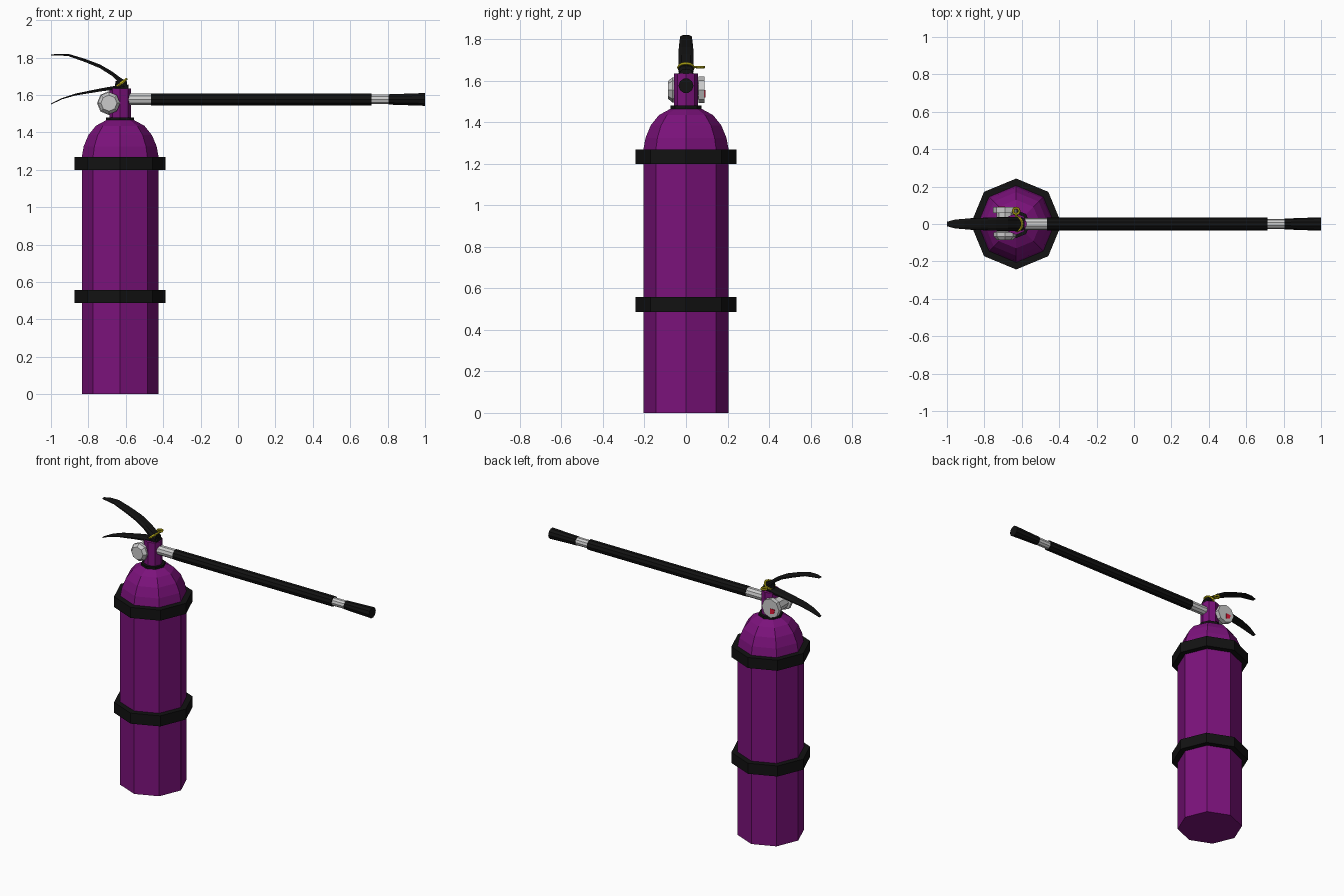
import bpy, bmesh, math
from mathutils import Vector, Matrix

if "Cube" in bpy.data.objects:
    bpy.data.objects.remove(bpy.data.objects["Cube"])

CX = -0.63      # tank axis
HZ = 1.576      # hose axis height


def material(name, rgb):
    m = bpy.data.materials.new(name)
    m.diffuse_color = (*rgb, 1)
    m.use_nodes = True
    m.node_tree.nodes["Principled BSDF"].inputs["Base Color"].default_value = m.diffuse_color
    return m


PURPLE = material("purple_paint", (0.2, 0.006, 0.2))
BLACK = material("black_rubber", (0.006, 0.006, 0.006))
YELLOW = material("yellow_plastic", (0.6, 0.52, 0.01))
RED = material("red_mark", (0.75, 0.01, 0.04))


def finish(name, bm, mat):
    bmesh.ops.recalc_face_normals(bm, faces=bm.faces)
    me = bpy.data.meshes.new(name)
    bm.to_mesh(me)
    bm.free()
    ob = bpy.data.objects.new(name, me)
    bpy.context.collection.objects.link(ob)
    if mat:
        me.materials.append(mat)
    return ob


def skin(bm, rings, cap=True, closed=False):
    n = len(rings[0])
    pairs = list(zip(rings, rings[1:]))
    if closed:
        pairs.append((rings[-1], rings[0]))
    for a, b in pairs:
        for i in range(n):
            j = (i + 1) % n
            bm.faces.new((a[i], a[j], b[j], b[i]))
    if cap and not closed:
        bm.faces.new(rings[0])
        bm.faces.new(rings[-1])


def lathe(name, profile, origin, axis="z", sides=8, mat=None):
    """Spin (radius, distance) points about an axis through origin."""
    bm = bmesh.new()
    rings = []
    for r, t in profile:
        ring = []
        for i in range(sides):
            a = 2 * math.pi * i / sides
            c, s = r * math.cos(a), r * math.sin(a)
            p = {"z": (c, s, t), "y": (c, t, s), "x": (t, c, s)}[axis]
            ring.append(bm.verts.new(Vector(p) + Vector(origin)))
        rings.append(ring)
    skin(bm, rings)
    return finish(name, bm, mat)


def lever(name, stations):
    """Arched strip through (x, z of top, half width, thickness)."""
    bm = bmesh.new()
    rings = []
    for x, z, w, t in stations:
        section = [(-w, -t), (-w, -t * 0.45), (-w * 0.6, 0),
                   (w * 0.6, 0), (w, -t * 0.45), (w, -t)]
        rings.append([bm.verts.new((x, y, z + dz)) for y, dz in section])
    skin(bm, rings)
    return finish(name, bm, BLACK)


def loop(name, centre, ru, rv, minor, tilt, sides=12):
    """Elliptical ring tilted about y."""
    bm = bmesh.new()
    rot = Matrix.Rotation(tilt, 3, "Y")
    rings = []
    for i in range(sides):
        a = 2 * math.pi * i / sides
        ring = []
        for k in range(6):
            b = math.pi * k / 3
            d = minor * math.cos(b)
            p = Vector(((ru + d) * math.cos(a), (rv + d) * math.sin(a), minor * math.sin(b)))
            ring.append(bm.verts.new(rot @ p + Vector(centre)))
        rings.append(ring)
    skin(bm, rings, closed=True)
    return finish(name, bm, YELLOW)


# Tank with faceted dome
lathe("tank", [(0.205, 0), (0.205, 1.27), (0.195, 1.325), (0.17, 1.385),
               (0.13, 1.435), (0.075, 1.465)], (CX, 0, 0), mat=PURPLE)

# Two straps, neck collar and valve body
for name, z in (("lower_band", 0.487), ("upper_band", 1.198)):
    lathe(name, [(0.243, z), (0.243, z + 0.071)], (CX, 0, 0), mat=BLACK)
lathe("neck_collar", [(0.075, 1.457), (0.075, 1.48)], (CX, 0, 0), mat=BLACK)
lathe("valve_body", [(0.058, 1.47), (0.058, 1.635)], (CX, 0, 0), mat=PURPLE)

# Pressure gauge across the valve, dial facing the back
G = (-0.69, 0, 1.556)
lathe("gauge_body", [(0.043, -0.086), (0.06, -0.066), (0.06, -0.045),
                     (0.045, -0.04), (0.045, 0.062)], G, "y")
lathe("gauge_dial", [(0.064, 0.06), (0.064, 0.09)], G, "y")
bm = bmesh.new()
mark = [(0, 0), (-0.036, 0), (-0.028, -0.028), (0, -0.036)]
skin(bm, [[bm.verts.new((G[0] + x, y, G[2] + z)) for x, z in mark] for y in (0.088, 0.093)])
finish("gauge_mark", bm, RED)

# Hose, fittings and nozzle along x
H = (0, 0, HZ)
lathe("hose_connector", [(0.032, -0.62), (0.032, -0.46)], H, "x", 10)
lathe("hose", [(0.034, -0.465), (0.034, 0.715)], H, "x", 10, BLACK)
lathe("nozzle_fitting", [(0.027, 0.71), (0.027, 0.81)], H, "x", 10)
lathe("nozzle", [(0.029, 0.805), (0.036, 0.845), (0.036, 1.0)][:1]
      + [(0.036, 1.0)], H, "x", 10, BLACK)

# Squeeze lever and carry handle
lever("squeeze_lever", [(-0.595, 1.672, 0.034, 0.035), (-0.625, 1.69, 0.037, 0.034),
                        (-0.674, 1.726, 0.036, 0.024), (-0.738, 1.763, 0.035, 0.02),
                        (-0.818, 1.793, 0.032, 0.017), (-0.905, 1.819, 0.028, 0.012),
                        (-0.96, 1.82, 0.023, 0.008), (-1.0, 1.816, 0.012, 0.005)])
lever("carry_handle", [(-0.585, 1.655, 0.03, 0.025), (-0.66, 1.648, 0.037, 0.02),
                       (-0.74, 1.634, 0.036, 0.016), (-0.87, 1.607, 0.031, 0.01),
                       (-0.94, 1.584, 0.025, 0.007), (-1.0, 1.554, 0.012, 0.005)])
lathe("lever_pivot", [(0.034, 1.63), (0.03, 1.675)], (-0.625, 0, 0), mat=BLACK)

# Safety tie and pull ring
loop("safety_tie", (-0.623, 0, 1.664), 0.033, 0.036, 0.007, -math.atan2(0.045, 0.058))
loop("pull_ring", (-0.63, 0.069, 1.666), 0.017, 0.017, 0.007, 0, 8)
lathe("safety_pin", [(0.006, -0.035), (0.006, 0.055)], (-0.63, 0, 1.666), "y", 6, YELLOW)
